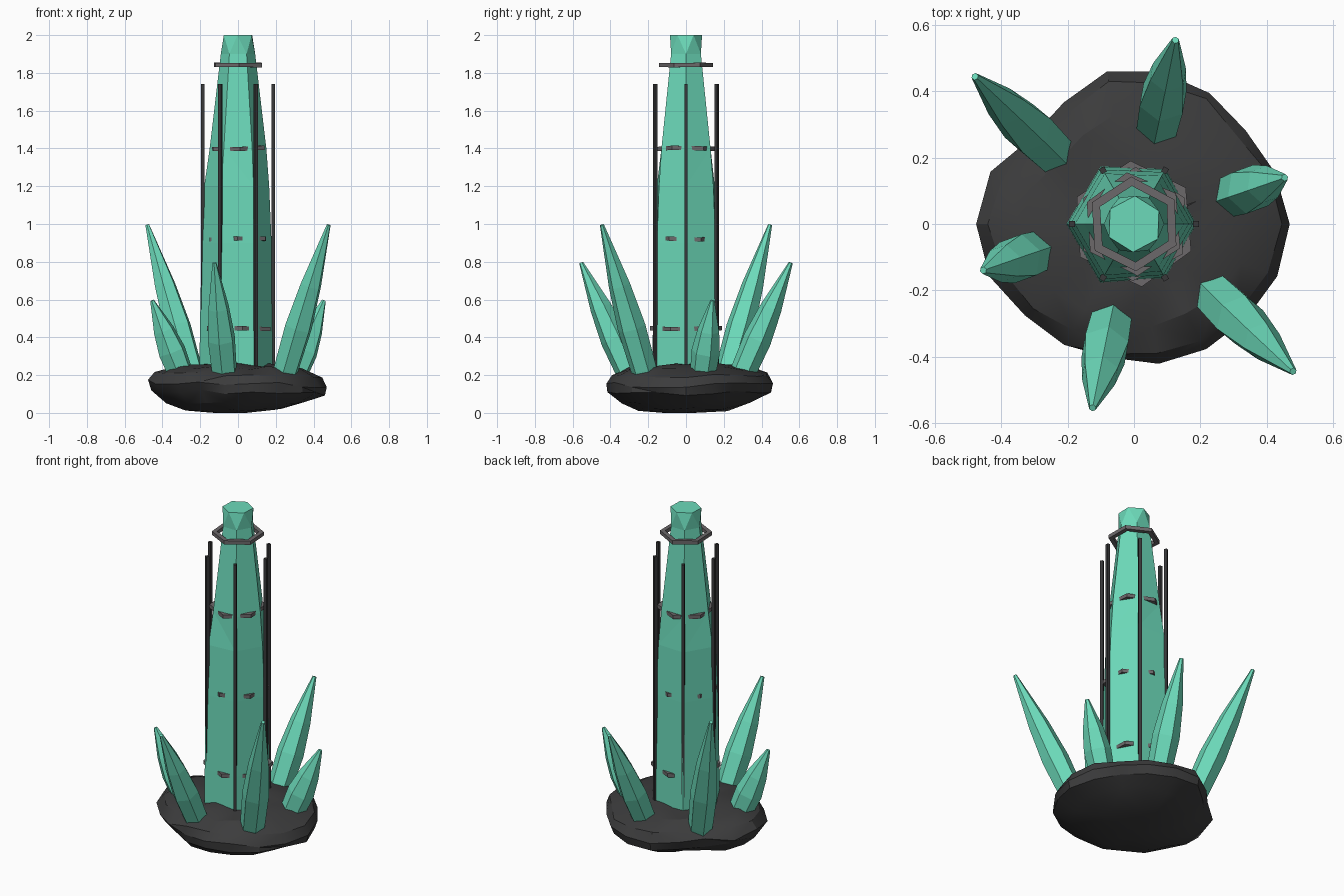
import bpy, bmesh, math, random
from mathutils import Vector

random.seed(4)
cube = bpy.data.objects.get("Cube")
if cube:
    bpy.data.objects.remove(cube)


def material(name, color):
    m = bpy.data.materials.new(name)
    m.use_nodes = True
    m.diffuse_color = (*color, 1)
    m.node_tree.nodes["Principled BSDF"].inputs["Base Color"].default_value = (*color, 1)
    return m


CRYSTAL = material("mint crystal", (0.15, 0.70, 0.49))
ROCK = material("charcoal rock", (0.045, 0.045, 0.046))
ROD = material("dark rod metal", (0.04, 0.04, 0.042))
RING = material("grey ring metal", (0.15, 0.14, 0.145))


def polar(r, angle, z):
    return Vector((r * math.cos(angle), r * math.sin(angle), z))


def loft(name, rings, mat, caps=True, closed=False, triangles=False):
    """Skin a list of point loops into one object."""
    bm = bmesh.new()
    loops = [[bm.verts.new(p) for p in ring] for ring in rings]
    pairs = list(zip(loops, loops[1:]))
    if closed:
        pairs.append((loops[-1], loops[0]))
    for a, b in pairs:
        n = len(a)
        for i in range(n):
            j = (i + 1) % n
            bm.faces.new((a[i], a[j], b[j], b[i]))
    if caps:
        bm.faces.new(loops[0][::-1])
        bm.faces.new(loops[-1])
    if triangles:
        bmesh.ops.triangulate(bm, faces=bm.faces[:])
    bmesh.ops.recalc_face_normals(bm, faces=bm.faces[:])
    mesh = bpy.data.meshes.new(name)
    bm.to_mesh(mesh)
    bm.free()
    mesh.materials.append(mat)
    ob = bpy.data.objects.new(name, mesh)
    bpy.context.collection.objects.link(ob)
    return ob


# Rock base: an uneven outline scaled through a lens-shaped stack of levels
outline = [.47, .46, .43, .46, .46, .46, .42, .41, .45,
           .465, .46, .42, .41, .42, .425, .43, .45, .45]
levels = [(.18, 0), (.52, .02), (.80, .06), (.97, .11), (1, .155),
          (.93, .205), (.74, .24), (.45, .255), (.1, .26)]
rock_rings = []
for scale, z in levels:
    rough = .012 if z else 0
    shift = Vector((-.05, -.05, 0)) * (1 - scale if z < .1 else 0)
    ring = []
    for i, r in enumerate(outline):
        a = math.tau * i / len(outline)
        p = polar(r * scale + random.uniform(-rough, rough), a, z) + shift
        p.z += random.uniform(-rough, rough) - .02 * p.x * (z > .1)
        ring.append(p)
    rock_rings.append(ring)
rock = loft("rock_base", rock_rings, ROCK, triangles=True)

# Central crystal: tapering hexagon with a turned flat top
corners = [.965, .98, 1.03, 1.045, 1.045, .965]
trunk = []
for z, r in [(.15, .196), (.45, .193), (.9, .184), (1.2, .171), (1.4, .15), (1.9, .091)]:
    trunk.append([polar(r * (c if z < 1.3 else 1), math.radians(60 * i), z)
                  for i, c in enumerate(corners)])
trunk.append([polar(.085, math.radians(60 * i + 28), 2) for i in range(6)])
loft("central_crystal", trunk, CRYSTAL, triangles=True)


# Leaning crystals: three sizes, each repeated on the opposite side
def shard(name, base, tip):
    axis = tip - base
    turn = Vector((0, 0, 1)).rotation_difference(axis)
    rings = []
    for t, r in [(-.08, .064), (.05, .07), (.32, .076), (.6, .058), (1, .011)]:
        rings.append([base + axis * t + turn @ polar(r, math.radians(60 * i + 20), 0)
                      for i in range(6)])
    loft(name, rings, CRYSTAL)


shards = [("tall", (.245, -.215, .2), (.48, -.445, .995)),
          ("middle", (-.07, -.295, .2), (-.125, -.555, .795)),
          ("short", (.30, .088, .2), (.455, .14, .595))]
for size, base, tip in shards:
    for side, s in (("a", 1), ("b", -1)):
        flip = Vector((s, s, 1))
        shard(size + "_shard_" + side, Vector(base) * flip, Vector(tip) * flip)

# Upright square rods at the six corners
for k in range(6):
    a = math.radians(60 * k)
    centre = polar(.187, a, 0)
    square = [centre + polar(.0125, a + math.radians(45 + 90 * i), 0) for i in range(4)]
    loft("rod_" + str(k + 1), [[p + Vector((0, 0, z)) for p in square] for z in (.2, 1.74)], ROD)

# Hexagonal rings whose corners break through the crystal faces
for k, (z, r, turn) in enumerate([(.445, .191, 4), (.92, .172, 0), (1.4, .157, 5), (1.84, .143, 2)]):
    sections = []
    for i in range(6):
        a = math.radians(30 + 60 * i + turn + random.uniform(-3, 3))
        lift = z + random.uniform(-.004, .004)
        sections.append([polar(r - d, a, lift + h) for d, h in
                         ((0, -.011), (0, .011), (.028, .011), (.028, -.011))])
    loft("ring_" + str(k + 1), sections, RING, caps=False, closed=True)

# Soften only the shallow creases of the rock
bpy.ops.object.select_all(action='DESELECT')
rock.select_set(True)
bpy.context.view_layer.objects.active = rock
bpy.ops.object.shade_smooth_by_angle(angle=math.radians(25))
